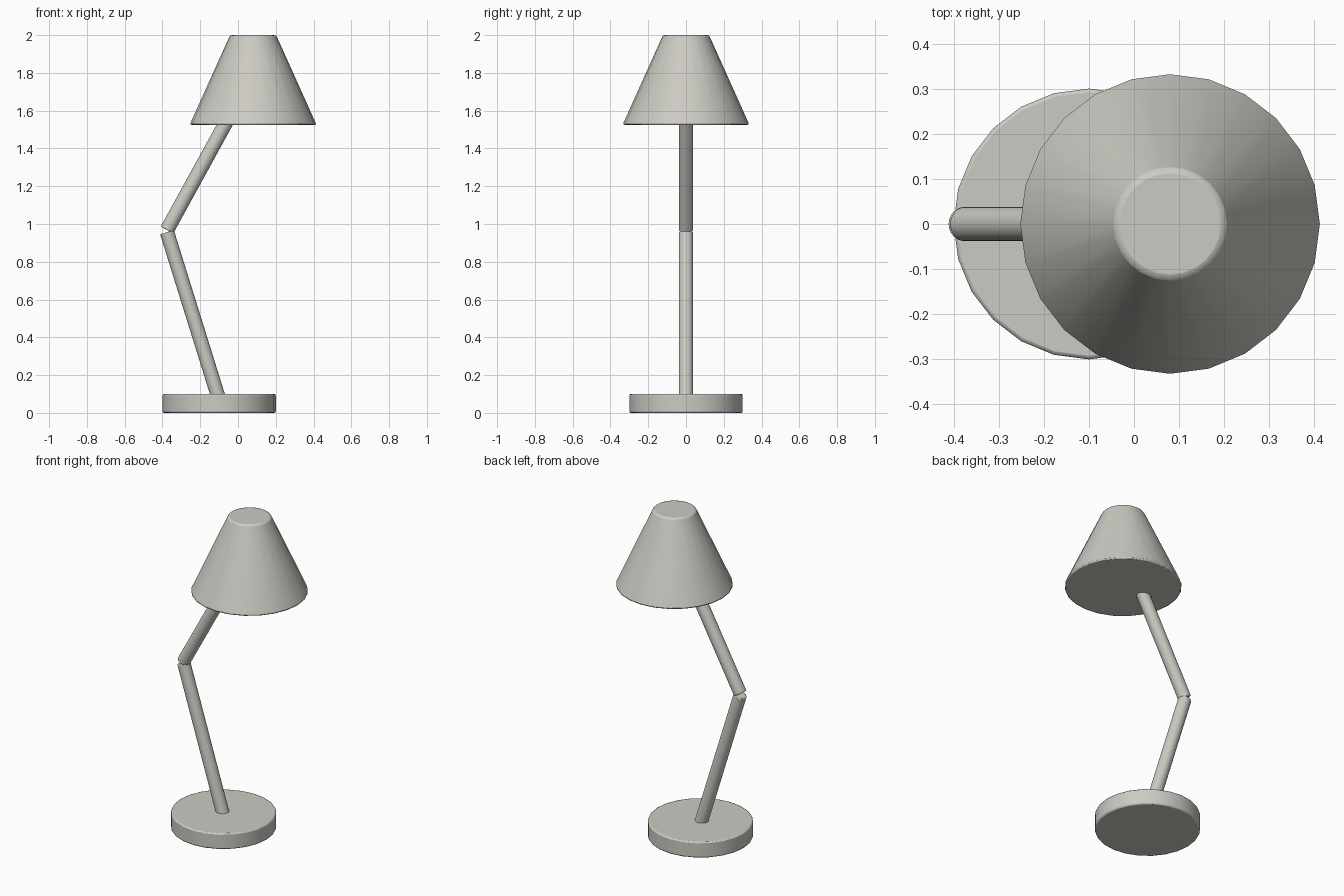
import bpy, math
from mathutils import Vector

if "Cube" in bpy.data.objects:
    bpy.data.objects.remove(bpy.data.objects["Cube"])

mat = bpy.data.materials.new("warm_grey")
mat.diffuse_color = (0.60, 0.59, 0.54, 1)
mat.use_nodes = True
mat.node_tree.nodes["Principled BSDF"].inputs["Base Color"].default_value = mat.diffuse_color


def rod(name, p0, p1, r0, r1, sides, bevel):
    """Tapered round solid from p0 to p1 with softened rims."""
    p0, p1 = Vector(p0), Vector(p1)
    axis = p1 - p0
    bpy.ops.mesh.primitive_cone_add(
        vertices=sides, radius1=r0, radius2=r1, depth=axis.length,
        location=(p0 + p1) / 2,
        rotation=(0, math.atan2(axis.x, axis.z), 0))
    ob = bpy.context.object
    ob.name = name
    ob.data.materials.append(mat)
    bpy.ops.object.shade_smooth_by_angle(angle=math.radians(50))
    mod = ob.modifiers.new("soft_rim", 'BEVEL')
    mod.width = bevel
    mod.segments = 2
    mod.limit_method = 'ANGLE'
    mod.angle_limit = math.radians(40)
    return ob


# weighted foot
rod("base", (-0.10, 0, 0), (-0.10, 0, 0.10), 0.30, 0.30, 24, 0.008)
# two arm segments meeting at the elbow
rod("lower_arm", (-0.10, 0, 0.07), (-0.376, 0, 0.957), 0.038, 0.038, 24, 0.005)
rod("upper_arm", (-0.376, 0, 0.968), (-0.04, 0, 1.58), 0.038, 0.038, 24, 0.005)
# closed conical shade
rod("shade", (0.08, 0, 1.525), (0.08, 0, 2.0), 0.336, 0.122, 24, 0.010)
